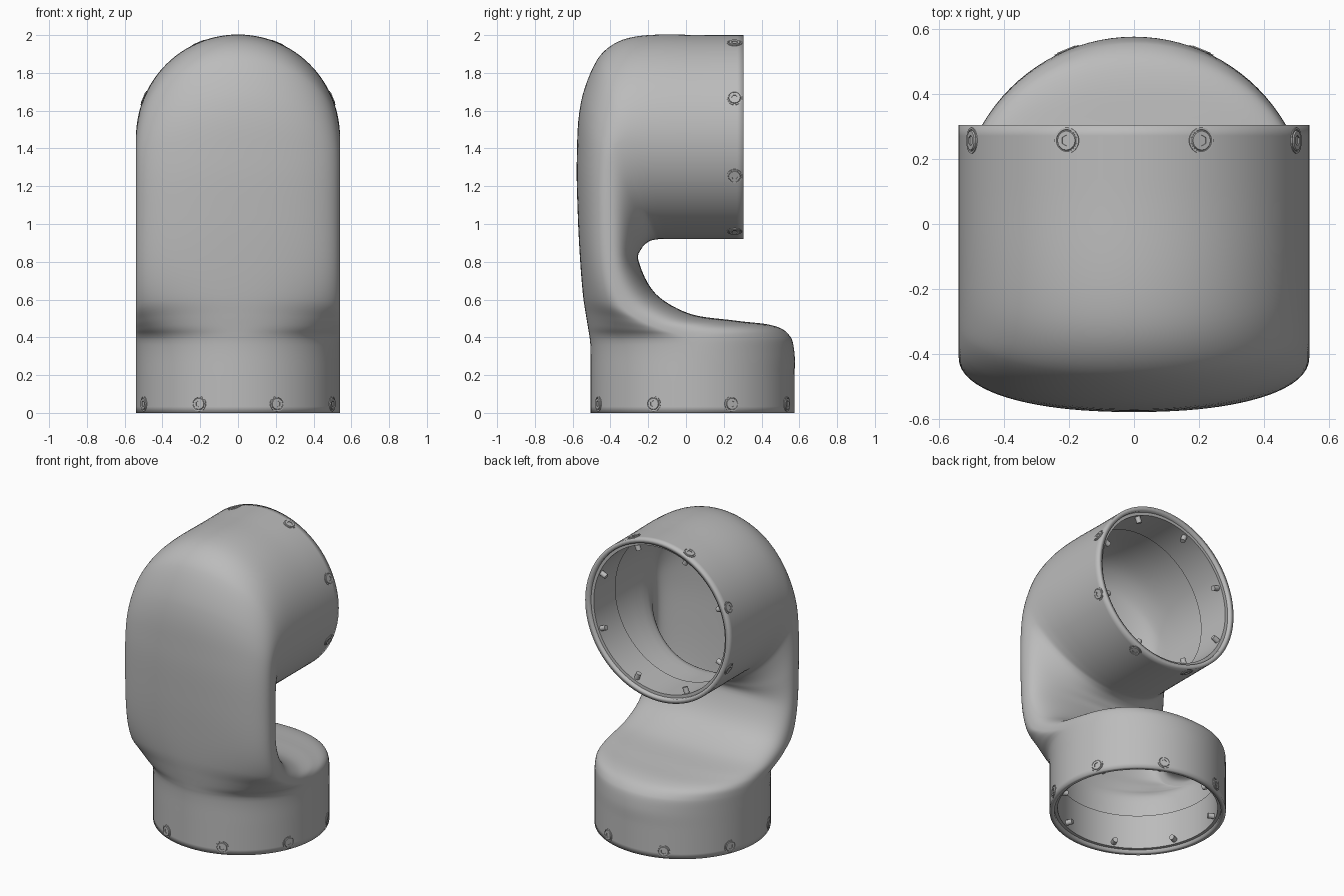
import bpy, bmesh, math
from mathutils import Matrix, Vector

if "Cube" in bpy.data.objects:
    bpy.data.objects.remove(bpy.data.objects["Cube"])

RADIUS = 0.54      # outer radius of both flanges
BASE_Y = 0.035     # centre of the lower flange
TOP_Z = 1.46       # centre of the upper flange
TOP_Y = 0.305      # mouth plane of the upper flange

grey = bpy.data.materials.new("satin_grey")
grey.use_nodes = True
grey.diffuse_color = (0.5, 0.5, 0.5, 1)
grey.node_tree.nodes["Principled BSDF"].inputs["Base Color"].default_value = (0.5, 0.5, 0.5, 1)


def finish(bm, name, angle=35):
    mesh = bpy.data.meshes.new(name)
    bm.to_mesh(mesh)
    bm.free()
    mesh.materials.append(grey)
    obj = bpy.data.objects.new(name, mesh)
    bpy.context.collection.objects.link(obj)
    bpy.ops.object.select_all(action="DESELECT")
    obj.select_set(True)
    bpy.context.view_layer.objects.active = obj
    bpy.ops.object.shade_smooth_by_angle(angle=math.radians(angle))
    return obj


# Link shell: sections given by front point, back point, side point (y, z)
# and the squareness of the back and front halves
def base_section(z):
    return (BASE_Y - RADIUS, z, BASE_Y + RADIUS, z, BASE_Y, z, 2, 2)


def top_section(y):
    return (y, TOP_Z + RADIUS, y, TOP_Z - RADIUS, y, TOP_Z, 2, 2)


stations = [
    base_section(0), base_section(0.2), base_section(0.31),
    (-.507, .37, .555, .4, .02, .375, 2.1, 2),
    (-.512, .41, .47, .46, -.03, .41, 2.4, 2),
    (-.52, .46, .25, .49, -.12, .44, 2.8, 2.1),
    (-.53, .52, .02, .525, -.22, .48, 2.9, 2.1),
    (-.545, .62, -.16, .63, -.33, .56, 2.8, 2.2),
    (-.56, .8, -.25, .8, -.39, .74, 2.6, 2.3),
    (-.573, 1.05, -.235, .87, -.405, 1.05, 2.4, 2.3),
    (-.578, 1.35, -.2, .905, -.4, 1.3, 2.2, 2.2),
    (-.555, 1.65, -.16, .918, -.37, 1.41, 2, 2),
    (-.47, 1.87, -.12, .92, -.31, 1.45, 2, 2),
    (-.36, 1.965, -.06, .92, -.22, TOP_Z, 2, 2),
    (-.2, 2, 0, .92, -.1, TOP_Z, 2, 2),
    top_section(0.1), top_section(TOP_Y),
]


def smooth_sections(rows, steps):
    """Pass a smooth curve through all the section values."""
    rows = [Vector(r) for r in rows]
    times = [0]
    for a, b in zip(rows, rows[1:]):
        times.append(times[-1] + (b - a).length)
    last = len(rows) - 1
    slopes = []
    for i in range(last + 1):
        lo, hi = max(i - 1, 0), min(i + 1, last)
        slopes.append((rows[hi] - rows[lo]) / (times[hi] - times[lo]))
    result = []
    for i in range(last):
        span = times[i + 1] - times[i]
        for k in range(steps):
            u = k / steps
            s = u * u * (3 - 2 * u)
            result.append(rows[i] * (1 - s) + rows[i + 1] * s
                          + slopes[i] * span * u * (1 - u) ** 2
                          - slopes[i + 1] * span * u * u * (1 - u))
    return result + [rows[last]]


def section_ring(bm, sec, count=96):
    front, back, side = (Vector((0, sec[i], sec[i + 1])) for i in (0, 2, 4))
    ring = []
    for k in range(count):
        t = math.tau * k / count
        c, s = math.cos(t), math.sin(t)
        end, power = (back, sec[6]) if c > 0 else (front, sec[7])
        p = side.lerp(end, abs(c) ** (2 / power))
        p.x = math.copysign(RADIUS * abs(s) ** (2 / power), s)
        ring.append(bm.verts.new(p))
    return ring


def bridge(bm, a, b):
    for i in range(len(a)):
        j = (i + 1) % len(a)
        bm.faces.new((b[i], b[j], a[j], a[i]))


bm = bmesh.new()
rings = [section_ring(bm, s) for s in smooth_sections(stations, 6)]
for a, b in zip(rings, rings[1:]):
    bridge(bm, a, b)
shell = finish(bm, "link_shell")
wall = shell.modifiers.new("wall", "SOLIDIFY")
wall.thickness = 0.03
wall.offset = -1


def lathe(bm, profile, matrix, count, closed=False):
    """Spin (radius, height, hexagonal) points about local z."""
    loops = []
    for r, h, hexed in profile:
        loop = []
        for k in range(count):
            t = math.tau * k / count
            f = 1
            if hexed:
                f = math.cos(math.pi / 6) / math.cos(t % (math.pi / 3) - math.pi / 6)
            loop.append(bm.verts.new(matrix @ Vector((r * f * math.cos(t), r * f * math.sin(t), h))))
        loops.append(loop)
    for a, b in zip(loops, loops[1:]):
        bridge(bm, a, b)
    if closed:
        bridge(bm, loops[-1], loops[0])
    else:
        bm.faces.new(loops[0])
        bm.faces.new(loops[-1])


# Flange details: a stepped lining in each mouth and eight radial screws
lining = [(0.515, 0.02, 0), (0.49, 0.02, 0), (0.49, 0.25, 0), (0.515, 0.25, 0)]
screw = [(0.017, 0.45, 0), (0.017, 0.53, 0), (0.04, 0.53, 0), (0.04, 0.5425, 0),
         (0.034, 0.5425, 0), (0.033, 0.5405, 0), (0.031, 0.5405, 0), (0.029, 0.545, 0),
         (0.017, 0.545, 1), (0.017, 0.541, 1)]
flanges = {
    "lower": Matrix.Translation((0, BASE_Y, 0)),
    "upper": Matrix.Translation((0, TOP_Y, TOP_Z)) @ Matrix.Rotation(math.pi / 2, 4, "X"),
}
for label, frame in flanges.items():
    bm = bmesh.new()
    lathe(bm, lining, frame, 96, closed=True)
    bmesh.ops.recalc_face_normals(bm, faces=bm.faces)
    finish(bm, label + "_flange_lining")

    bm = bmesh.new()
    for k in range(8):
        place = (frame @ Matrix.Rotation(math.tau * (k + 0.5) / 8, 4, "Z")
                 @ Matrix.Translation((0, 0, 0.048)) @ Matrix.Rotation(math.pi / 2, 4, "Y"))
        lathe(bm, screw, place, 24)
    bmesh.ops.recalc_face_normals(bm, faces=bm.faces)
    finish(bm, label + "_flange_screws", 25)
